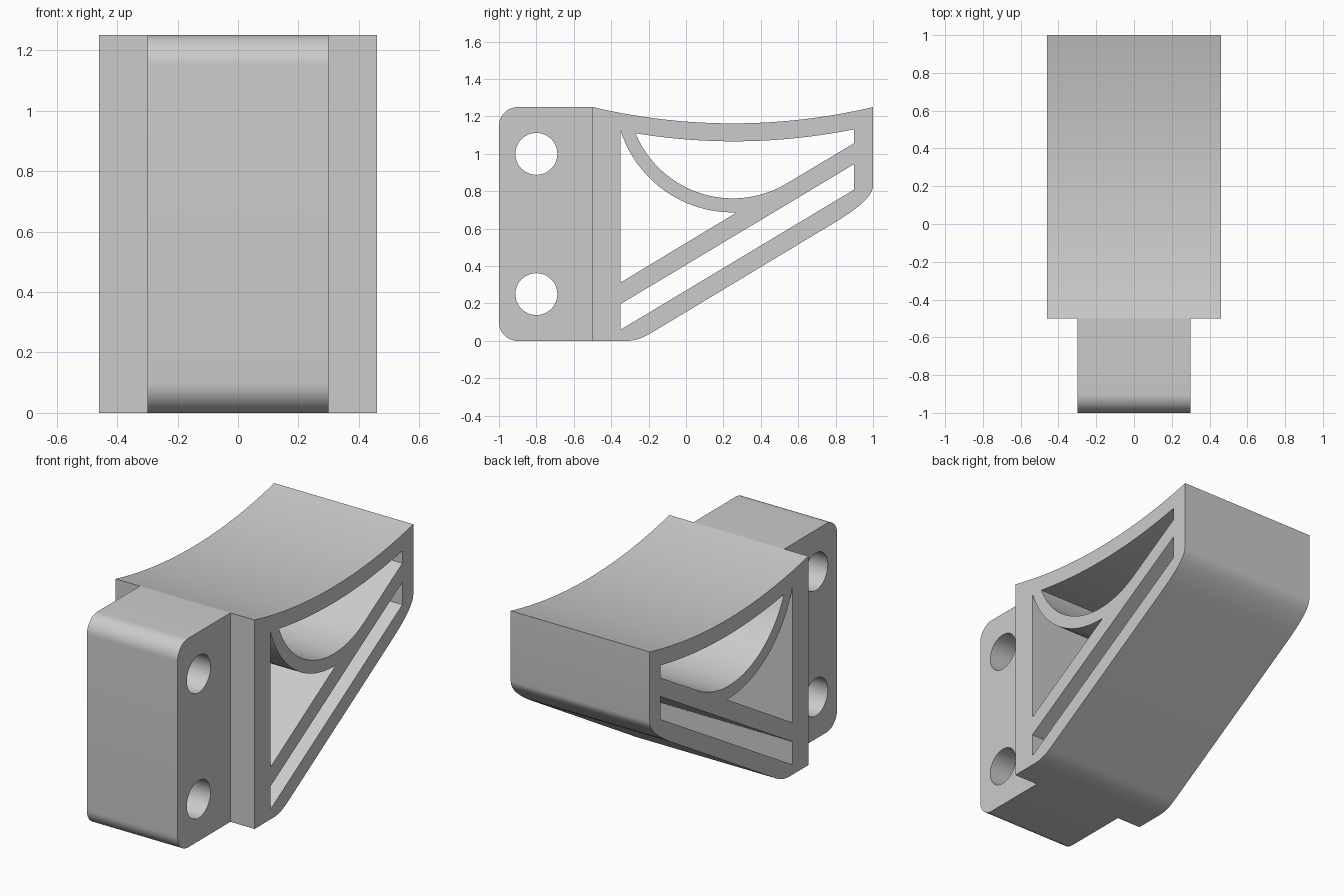
import bpy
import bmesh
from math import sin, cos, atan2, pi, radians
from mathutils import Vector

cube = bpy.data.objects.get("Cube")
if cube:
    bpy.data.objects.remove(cube, do_unlink=True)

grey = bpy.data.materials.new("plain grey")
grey.use_nodes = True
COLOUR = (0.6, 0.6, 0.6, 1)
grey.diffuse_color = COLOUR
grey.node_tree.nodes["Principled BSDF"].inputs["Base Color"].default_value = COLOUR


def arc(cy, cz, r, start, end, n=24):
    """Circular arc in the side plane, angles in radians."""
    return [(cy + r * cos(start + (end - start) * i / n),
             cz + r * sin(start + (end - start) * i / n)) for i in range(n + 1)]


def ease(a, c, b, n=12):
    """Rounded corner from a to b around the corner point c."""
    a, b, c = Vector(a), Vector(b), Vector(c)
    return [tuple(a * (1 - t) ** 2 + c * 2 * t * (1 - t) + b * t * t)
            for t in (i / n for i in range(n + 1))]


def sag(y0, z0, y1, z1, depth, n=32):
    """Shallow hanging curve between two points."""
    return [(y0 + (y1 - y0) * t, z0 + (z1 - z0) * t - 4 * depth * t * (1 - t))
            for t in (i / n for i in range(n + 1))]


def circle(cy, cz, r):
    return arc(cy, cz, r, 0, 2 * pi, 48)[:-1]


def slab(name, half_width, loops):
    """Extrude an outline with openings across x."""
    bm = bmesh.new()
    edges = []
    for loop in loops:
        vs = [bm.verts.new((-half_width, y, z)) for y, z in loop]
        edges += [bm.edges.new((a, b)) for a, b in zip(vs, vs[1:] + vs[:1])]
    bmesh.ops.triangle_fill(bm, use_beauty=True, use_dissolve=False,
                            edges=edges, normal=(1, 0, 0))
    new = bmesh.ops.extrude_face_region(bm, geom=bm.faces[:], use_keep_orig=True)
    moved = [g for g in new["geom"] if isinstance(g, bmesh.types.BMVert)]
    bmesh.ops.translate(bm, verts=moved, vec=(2 * half_width, 0, 0))
    bmesh.ops.recalc_face_normals(bm, faces=bm.faces[:])
    mesh = bpy.data.meshes.new(name)
    bm.to_mesh(mesh)
    bm.free()
    mesh.materials.append(grey)
    obj = bpy.data.objects.new(name, mesh)
    bpy.context.collection.objects.link(obj)
    bpy.ops.object.select_all(action="DESELECT")
    obj.select_set(True)
    bpy.context.view_layer.objects.active = obj
    bpy.ops.object.shade_smooth_by_angle(angle=radians(30))
    return obj


# Mounting block with two bolt holes
R = 0.1
block = ([(-0.5, 0), (-0.5, 1.25)]
         + arc(-1 + R, 1.25 - R, R, pi / 2, pi, 12)
         + arc(-1 + R, R, R, pi, 1.5 * pi, 12))
slab("mounting_block", 0.3, [block] + [circle(-0.8, z, 0.112) for z in (0.25, 1.0)])

# Bracket body: sloped underside, hollowed top
body = ([(-0.5, 0)]
        + ease((-0.32, 0), (-0.257, 0), (-0.19, 0.04))
        + ease((0.795, 0.633), (1, 0.755), (1, 0.83))
        + sag(1, 1.25, -0.5, 1.25, 0.087))

# Opening between the top skin and the curved rib
rib_y = 0.25
left = atan2(1.11 - 1.3245, -0.27 - rib_y)
crescent = (arc(rib_y, 1.3245, 0.5625, left, radians(-59))
            + [(0.897, 1.056)]
            + sag(0.897, 1.131, -0.27, 1.11, 0.053)[:-1])

# Triangular opening below the curved rib
left = atan2(1.125 - 1.317, -0.35 - rib_y)
triangle = [(-0.35, 0.312)] + arc(rib_y, 1.317, 0.63, left, radians(-88))[::-1]

# Long diagonal slot
slot = [(-0.35, 0.06), (0.897, 0.808), (0.897, 0.944), (-0.35, 0.197)]

slab("bracket_body", 0.46, [body, crescent, triangle, slot])
